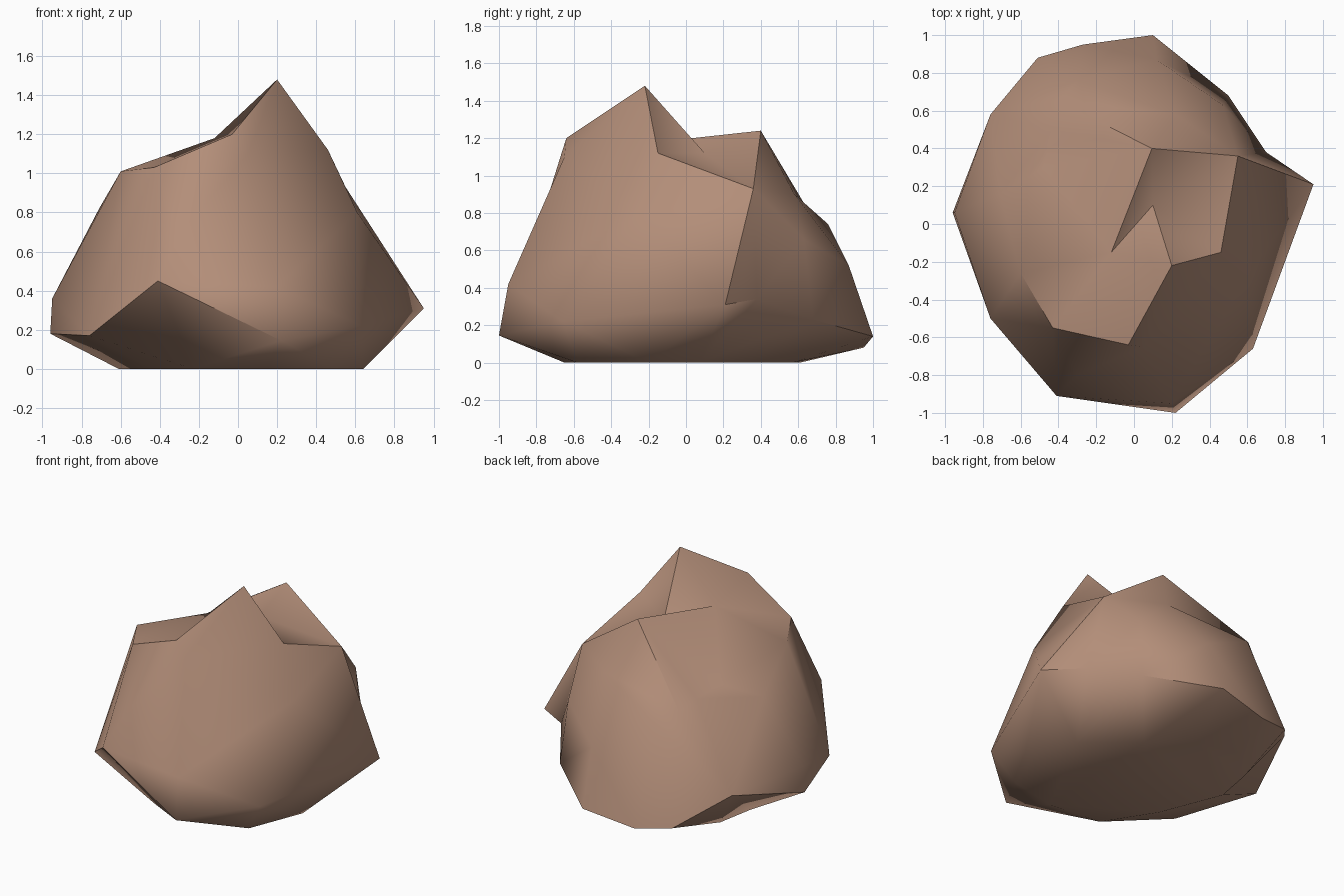
import bpy, bmesh, math
from mathutils import Vector

if "Cube" in bpy.data.objects:
    bpy.data.objects.remove(bpy.data.objects["Cube"])

# Flat outline where the boulder rests on the ground (x, y)
footprint = [(.49, -.58), (.64, -.2), (.53, .07), (.2, .34), (-.06, .57), (-.34, .61),
             (-.56, .42), (-.61, .15), (-.44, -.28), (-.23, -.61), (.15, -.65)]

# Corners of the wide lower belt
belt = [(.22, -1, .145), (.63, -.66, .22), (.95, .21, .31), (.7, .38, .34), (.5, .68, .23),
        (.1, 1, .14), (-.27, .95, .08), (-.51, .88, .12), (-.76, .58, .3), (-.96, .06, .18),
        (-.95, .06, .36), (-.76, -.5, .17), (-.41, -.91, .45)]

# Corners of the steep walls
walls = [(.2, -.95, .42), (-.3, -.8, .69), (.12, .87, .52), (-.3, .76, .74),
         (.47, .63, .66), (.61, -.26, .8)]

# Crest: rim, two peaks and the saddle between them
crest = [(-.6, -.26, 1.01), (-.43, -.55, 1.03), (-.03, -.64, 1.2), (.05, -.65, 1.1),
         (-.71, .16, .82), (-.48, .3, .9), (-.43, .5, .86), (-.4, .65, .82),
         (.22, .58, .9), (.095, .4, 1.24), (.55, .36, .93), (.46, -.15, 1.12),
         (.2, -.22, 1.48), (-.12, -.15, 1.18), (.1, .1, 1.12)]

points = [Vector((x, y, 0)) for x, y in footprint] + [Vector(p) for p in belt + walls + crest]
core = Vector((0, 0, .5))

# Skin the corners: hull their directions on a sphere, then move them to place
bm = bmesh.new()
target = {bm.verts.new((p - core).normalized()): p for p in points}
bmesh.ops.convex_hull(bm, input=list(bm.verts))
for v, p in target.items():
    v.co = p
bmesh.ops.recalc_face_normals(bm, faces=bm.faces)

mesh = bpy.data.meshes.new("boulder")
bm.to_mesh(mesh)
bm.free()
boulder = bpy.data.objects.new("boulder", mesh)
bpy.context.collection.objects.link(boulder)

# Single warm stone colour
stone = bpy.data.materials.new("warm brown stone")
stone.diffuse_color = (.45, .27, .19, 1)
stone.use_nodes = True
stone.node_tree.nodes["Principled BSDF"].inputs["Base Color"].default_value = stone.diffuse_color
mesh.materials.append(stone)

# Soft shading with crisp ridges
bpy.context.view_layer.objects.active = boulder
boulder.select_set(True)
bpy.ops.object.shade_smooth_by_angle(angle=math.radians(50))
